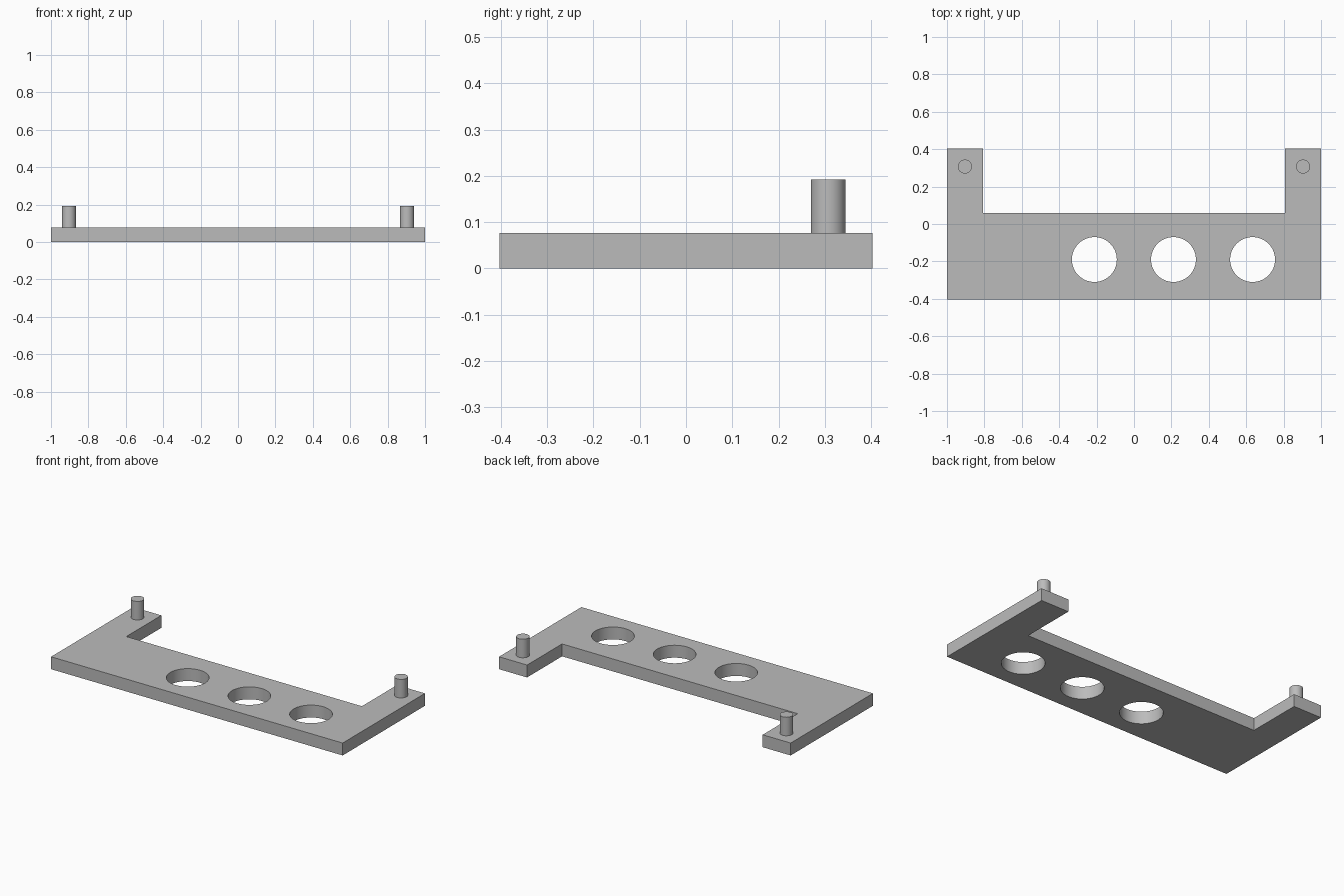
import bpy
import bmesh
from math import radians

cube = bpy.data.objects.get("Cube")
if cube:
    bpy.data.objects.remove(cube, do_unlink=True)

THICK = 0.077
DEPTH = 0.403

grey = bpy.data.materials.new("plain_grey")
grey.use_nodes = True
colour = (0.5, 0.5, 0.5, 1)
grey.diffuse_color = colour
grey.node_tree.nodes["Principled BSDF"].inputs["Base Color"].default_value = colour


def cylinder(name, radius, x, y, bottom, top, sides):
    bpy.ops.mesh.primitive_cylinder_add(
        vertices=sides, radius=radius, depth=top - bottom,
        location=(x, y, (bottom + top) / 2))
    obj = bpy.context.object
    obj.name = name
    obj.data.materials.append(grey)
    return obj


def smooth(obj):
    bpy.ops.object.select_all(action="DESELECT")
    obj.select_set(True)
    bpy.context.view_layer.objects.active = obj
    bpy.ops.object.shade_smooth_by_angle(angle=radians(30))


# U-shaped base plate, half outline mirrored across x
half = [(1, -DEPTH), (1, DEPTH), (0.808, DEPTH), (0.808, 0.06)]
outline = half + [(-x, y) for x, y in reversed(half)]
bm = bmesh.new()
face = bm.faces.new([bm.verts.new((x, y, 0)) for x, y in outline])
result = bmesh.ops.extrude_face_region(bm, geom=[face])
raised = [v for v in result["geom"] if isinstance(v, bmesh.types.BMVert)]
bmesh.ops.translate(bm, verts=raised, vec=(0, 0, THICK))
bmesh.ops.recalc_face_normals(bm, faces=bm.faces)
mesh = bpy.data.meshes.new("base_plate")
bm.to_mesh(mesh)
bm.free()
mesh.materials.append(grey)
plate = bpy.data.objects.new("base_plate", mesh)
bpy.context.collection.objects.link(plate)

# Three round through holes
cutters = []
for i in range(3):
    cutter = cylinder(f"hole_cutter_{i + 1}", 0.12, -0.212 + i * 0.423, -0.19,
                      -0.1, THICK + 0.1, 64)
    mod = plate.modifiers.new("round_hole", "BOOLEAN")
    mod.operation = "DIFFERENCE"
    mod.solver = "EXACT"
    mod.object = cutter
    cutters.append(cutter)

bpy.ops.object.select_all(action="DESELECT")
plate.select_set(True)
bpy.context.view_layer.objects.active = plate
for mod in list(plate.modifiers):
    bpy.ops.object.modifier_apply(modifier=mod.name)
for cutter in cutters:
    bpy.data.objects.remove(cutter, do_unlink=True)
smooth(plate)

# Upright pegs near the arm tips
for name, side in (("left_peg", 1), ("right_peg", -1)):
    smooth(cylinder(name, 0.0375, side * 0.904, 0.307, THICK - 0.01, 0.192, 48))
